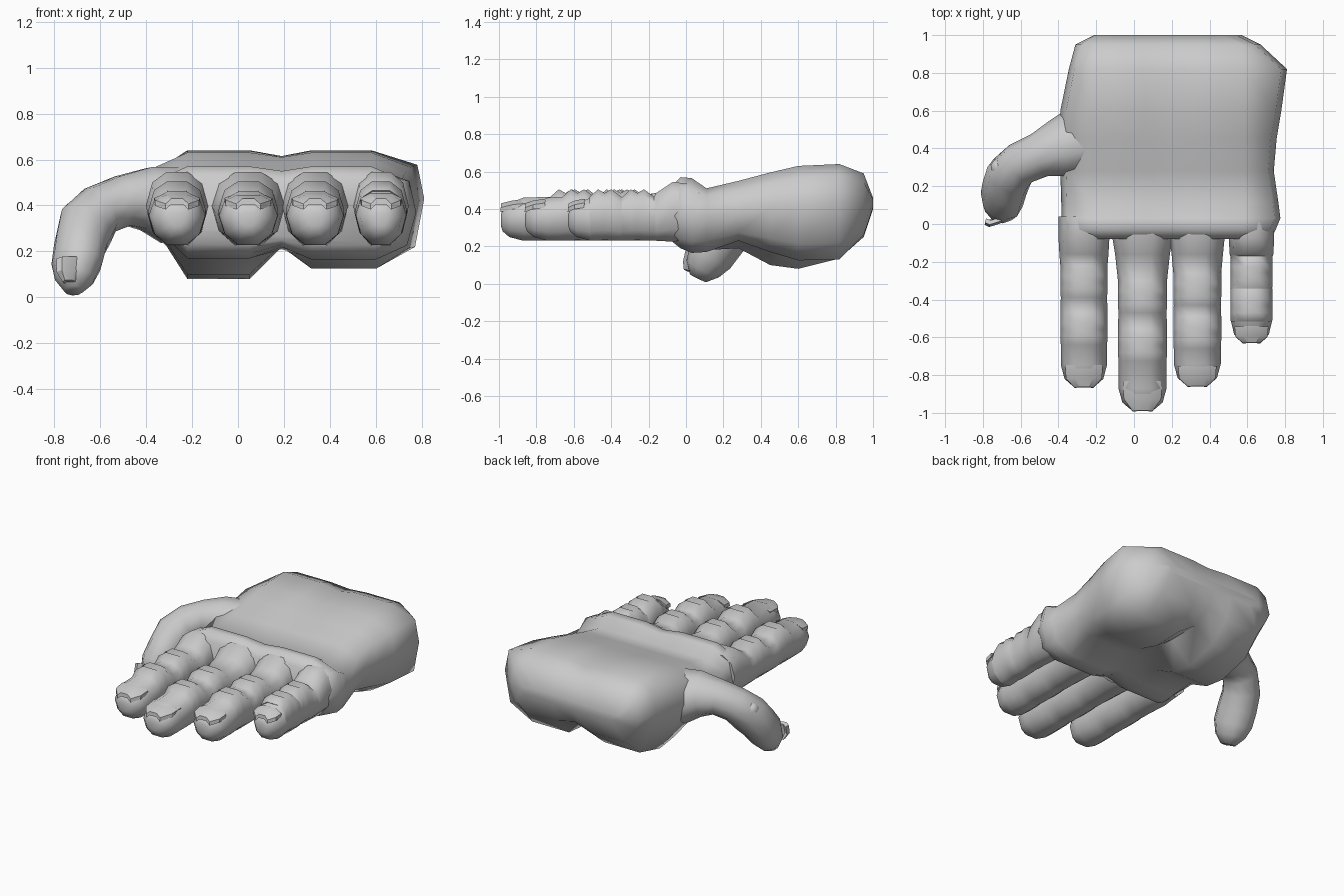
import bpy, bmesh, math
from mathutils import Vector


def loft(name, rings, angle=60):
    """Skin a list of equal-length point rings and cap both ends."""
    bm = bmesh.new()
    loops = [[bm.verts.new(p) for p in r] for r in rings]
    n = len(loops[0])
    for a, b in zip(loops, loops[1:]):
        for i in range(n):
            bm.faces.new((a[i], a[(i + 1) % n], b[(i + 1) % n], b[i]))
    bm.faces.new(loops[0])
    bm.faces.new(loops[-1])
    bmesh.ops.recalc_face_normals(bm, faces=bm.faces)
    me = bpy.data.meshes.new(name)
    bm.to_mesh(me)
    bm.free()
    ob = bpy.data.objects.new(name, me)
    bpy.context.collection.objects.link(ob)
    bpy.context.view_layer.objects.active = ob
    bpy.ops.object.select_all(action='DESELECT')
    ob.select_set(True)
    bpy.ops.object.shade_smooth_by_angle(angle=math.radians(angle))
    return ob


def palm_ring(y, xl, xr, zt, dip, zm, zb1, zv, zb2):
    """Cross-section: flat back of hand, two pads underneath with a valley."""
    def cl(x):
        return min(max(x, xl + 0.1), xr - 0.1)
    drop = (zt - zm) * 0.3
    pts = [(xl, zm), (xl + 0.03, zt - drop), (cl(-0.22), zt), (0.05, zt),
           (0.19, zt - dip), (0.32, zt), (cl(0.58), zt), (xr - 0.03, zt - drop),
           (xr, zm), (xr - 0.04, zb2 + (zm - zb2) * 0.3), (cl(0.6), zb2), (0.32, zb2),
           (0.19, zv), (0.05, zb1), (cl(-0.22), zb1), (xl + 0.03, zb1 + (zm - zb1) * 0.65)]
    return [Vector((x, y, z)) for x, z in pts]


# Palm, from the wrist end to the knuckles
loft("palm", [palm_ring(*r) for r in (
    (1.00, -0.21, 0.57, 0.46, 0.0, 0.43, 0.40, 0.40, 0.40),
    (0.95, -0.31, 0.67, 0.59, 0.01, 0.43, 0.25, 0.29, 0.26),
    (0.82, -0.345, 0.81, 0.64, 0.025, 0.43, 0.135, 0.22, 0.13),
    (0.60, -0.39, 0.78, 0.63, 0.02, 0.42, 0.08, 0.22, 0.125),
    (0.45, -0.39, 0.755, 0.595, 0.01, 0.41, 0.10, 0.23, 0.17),
    (0.28, -0.39, 0.74, 0.55, 0.0, 0.38, 0.19, 0.24, 0.23),
    (0.11, -0.385, 0.765, 0.51, 0.0, 0.36, 0.18, 0.21, 0.17),
    (0.03, -0.385, 0.775, 0.565, 0.015, 0.37, 0.17, 0.22, 0.165),
    (-0.03, -0.385, 0.75, 0.57, 0.02, 0.37, 0.19, 0.23, 0.19),
    (-0.08, -0.375, 0.725, 0.52, 0.02, 0.36, 0.23, 0.25, 0.23))])

# Finger cross-section: (side fraction, height fraction)
SECTION = [(0.35, 1), (0.8, 0.72), (1, 0.1), (0.8, -0.6), (0.35, -1),
           (-0.35, -1), (-0.8, -0.6), (-1, 0.1), (-0.8, 0.72), (-0.35, 1)]


def finger_ring(x, y, w, zb, zt):
    m, h = (zb + zt) / 2, (zt - zb) / 2
    return [Vector((x + w * s, y, m + h * t)) for s, t in SECTION]


def nail(name, base, side, along, up, w, length):
    """Thin curved plate made of three short arched strips."""
    rings = []
    for t, ws in ((0, 1), (0.6, 0.95), (1, 0.5)):
        c = base + along * length * t - up * 0.025 * t * t
        top = [c + side * w * ws * s - up * 0.03 * s * s for s in (-1, -0.5, 0.5, 1)]
        rings.append(top + [p - up * 0.025 for p in reversed(top)])
    loft(name, rings, 30)


def finger(name, x, tip, w, base_w, joints, nail_len):
    rings = [(0.04, base_w, 0.24, 0.53), (-0.07, base_w, 0.225, 0.545),
             (-0.16, (w + base_w) / 2, 0.23, 0.485)]
    for j in joints:
        rings += [(j + 0.09, w, 0.23, 0.465), (j + 0.035, w, 0.23, 0.505),
                  (j, w, 0.235, 0.485), (j - 0.035, w, 0.23, 0.505),
                  (j - 0.08, w * 0.98, 0.23, 0.465)]
    rings += [(tip + 0.12, w * 0.98, 0.23, 0.46), (tip + 0.045, w * 0.82, 0.25, 0.43),
              (tip + 0.01, w * 0.5, 0.28, 0.40), (tip, w * 0.25, 0.31, 0.37)]
    loft(name, [finger_ring(x, *r) for r in rings])
    nail(name + "_nail", Vector((x, tip + nail_len, 0.462)), Vector((1, 0, 0)),
         Vector((0, -1, 0)), Vector((0, 0.1, 1)).normalized(), w * 0.8, nail_len - 0.005)


# Four fingers
finger("index_finger", -0.265, -0.865, 0.125, 0.135, (-0.31, -0.56), 0.12)
finger("middle_finger", 0.045, -0.99, 0.13, 0.16, (-0.39, -0.645), 0.16)
finger("ring_finger", 0.335, -0.86, 0.127, 0.145, (-0.35, -0.58), 0.11)
finger("little_finger", 0.622, -0.63, 0.112, 0.12, (-0.26, -0.435), 0.09)

# Thumb, swept along a bent path: point, radius in the bend plane, radius across
path = [((-0.28, 0.44, 0.40), 0.17, 0.19), ((-0.40, 0.40, 0.43), 0.14, 0.155),
        ((-0.50, 0.365, 0.42), 0.115, 0.12), ((-0.60, 0.32, 0.38), 0.115, 0.115),
        ((-0.66, 0.26, 0.31), 0.13, 0.12), ((-0.685, 0.19, 0.23), 0.115, 0.13),
        ((-0.70, 0.13, 0.15), 0.11, 0.13), ((-0.71, 0.09, 0.08), 0.085, 0.10),
        ((-0.715, 0.065, 0.03), 0.04, 0.05)]
ref = Vector((0.36, -0.81, 0.32)).normalized()
rings = []
for i, (p, a, b) in enumerate(path):
    d = (Vector(path[min(i + 1, len(path) - 1)][0]) - Vector(path[max(i - 1, 0)][0])).normalized()
    u = d.cross(ref).normalized()
    v = u.cross(d)
    rings.append([Vector(p) + u * a * math.cos(t * math.pi / 5) + v * b * math.sin(t * math.pi / 5)
                  for t in range(10)])
loft("thumb", rings)
nail("thumb_nail", Vector((-0.735, 0.0, 0.18)), Vector((0.95, 0.3, 0)).normalized(),
     Vector((-0.1, -0.35, -0.9)).normalized(), Vector((-0.25, -0.9, 0.35)).normalized(), 0.065, 0.10)

# Thumb knuckle bump
loft("thumb_knuckle", [[Vector((-0.69, 0.29, 0.35)) + Vector((-0.75, 0.3, 0.6)) * h +
     Vector((0.62, 0, 0.78)) * r * math.cos(k * math.pi / 3) * -1 +
     Vector((0.24, 0.95, -0.19)) * r * math.sin(k * math.pi / 3)
     for k in range(6)] for h, r in ((-0.03, 0.08), (0.04, 0.06), (0.075, 0.02))])
